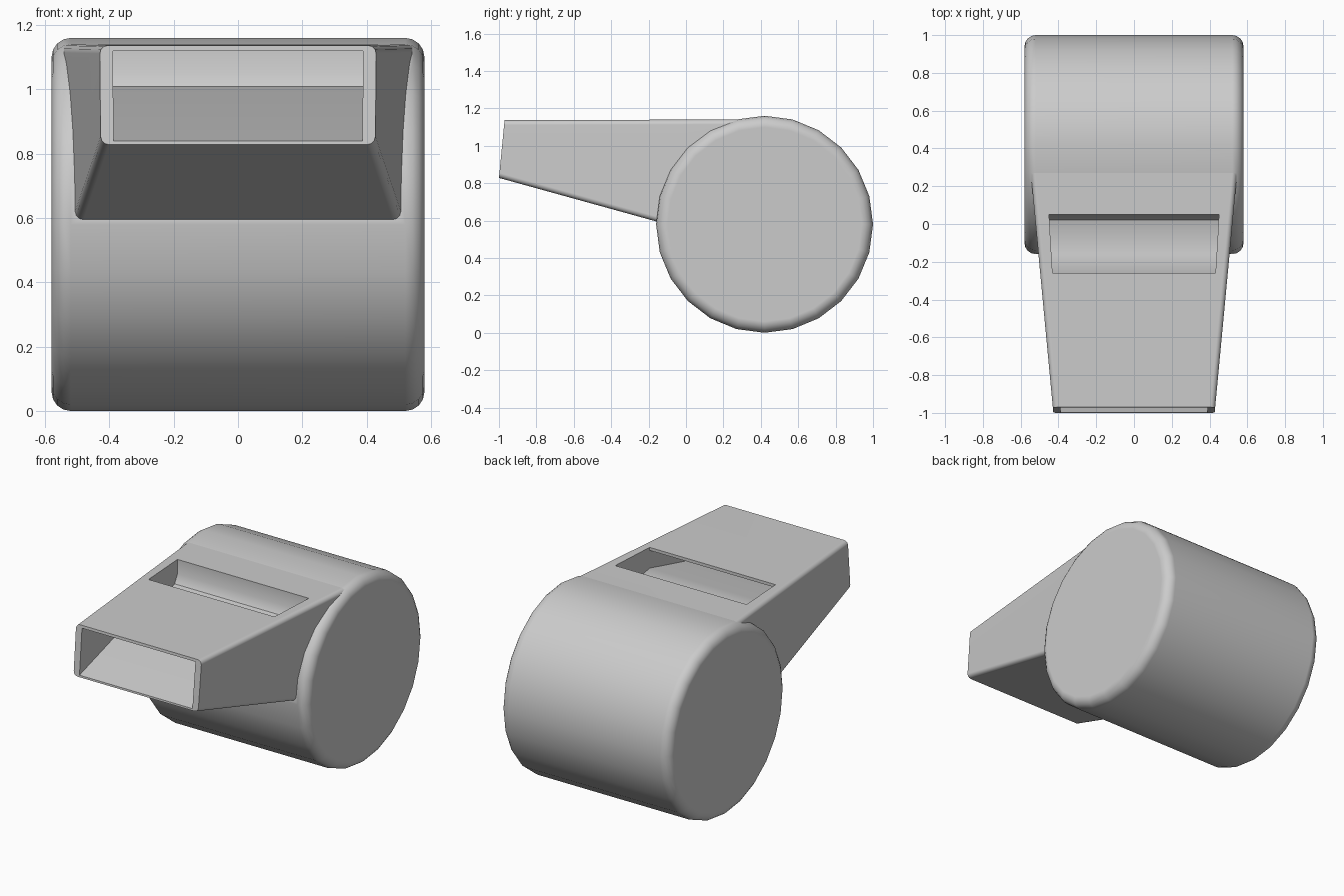
import bpy, bmesh, math
from mathutils import Matrix

if "Cube" in bpy.data.objects:
    bpy.data.objects.remove(bpy.data.objects["Cube"])


def to_object(name, bm):
    bmesh.ops.recalc_face_normals(bm, faces=bm.faces)
    mesh = bpy.data.meshes.new(name)
    bm.to_mesh(mesh)
    bm.free()
    ob = bpy.data.objects.new(name, mesh)
    bpy.context.collection.objects.link(ob)
    return ob


def tapered_prism(profile, half_width):
    """Side profile in (y, z), mirrored to both sides with a width that depends on y."""
    bm = bmesh.new()
    left = [bm.verts.new((-half_width(y), y, z)) for y, z in profile]
    right = [bm.verts.new((half_width(y), y, z)) for y, z in profile]
    bm.faces.new(left)
    bm.faces.new(right[::-1])
    n = len(profile)
    for i in range(n):
        j = (i + 1) % n
        bm.faces.new((left[i], right[i], right[j], left[j]))
    return bm


def boolean(ob, other, operation):
    mod = ob.modifiers.new(operation.lower(), 'BOOLEAN')
    mod.object, mod.operation, mod.solver = other, operation, 'EXACT'
    bpy.context.view_layer.objects.active = ob
    bpy.ops.object.modifier_apply(modifier=mod.name)
    bpy.data.objects.remove(other)


# Round barrel lying along x, 24 sides with rounded rims
bm = bmesh.new()
turn = Matrix.Translation((0, 0.42, 0.58)) @ Matrix.Rotation(math.pi / 2, 4, 'Y')
bmesh.ops.create_cone(bm, cap_ends=True, segments=24, radius1=0.58, radius2=0.58,
                      depth=1.16, matrix=turn)
rims = [e for e in bm.edges if e.calc_face_angle() > 1]
bmesh.ops.bevel(bm, geom=rims, offset=0.06, segments=4, profile=0.5, affect='EDGES')
body = to_object("whistle_body", bm)

# Tapered mouthpiece, its rear buried in the barrel
outline = [(-1.0, 0.828), (-0.97, 1.137), (0.27, 1.14), (0.32, 0.9), (-0.10, 0.579)]
bm = tapered_prism(outline, lambda y: 0.427 + 0.094 * (y + 1))
bm.normal_update()
long_edges = [e for e in bm.edges if e.calc_face_angle() > 0.5
              and abs(e.verts[0].co.y - e.verts[1].co.y) > 0.3]
bmesh.ops.bevel(bm, geom=long_edges, offset=0.026, segments=3, profile=0.5, affect='EDGES')
boolean(body, to_object("mouthpiece", bm), 'UNION')

# Air channel rising from the mouth and opening through the top window
channel = [(-1.05, 0.828), (-0.26, 1.01), (-0.16, 0.985), (-0.06, 0.98), (0.02, 1.0),
           (0.05, 1.05), (0.05, 1.25), (-0.26, 1.25), (-0.26, 1.12), (-1.05, 1.12)]
cutter = to_object("channel_cutter", tapered_prism(channel, lambda y: 0.387 + 0.06 * (y + 1)))
cutter.hide_render = True
boolean(body, cutter, 'DIFFERENCE')

# Smooth shading with sharp edges kept
body.select_set(True)
bpy.context.view_layer.objects.active = body
bpy.ops.object.shade_smooth_by_angle(angle=math.radians(40))
normals = body.modifiers.new("weighted_normals", 'WEIGHTED_NORMAL')
normals.keep_sharp = True
